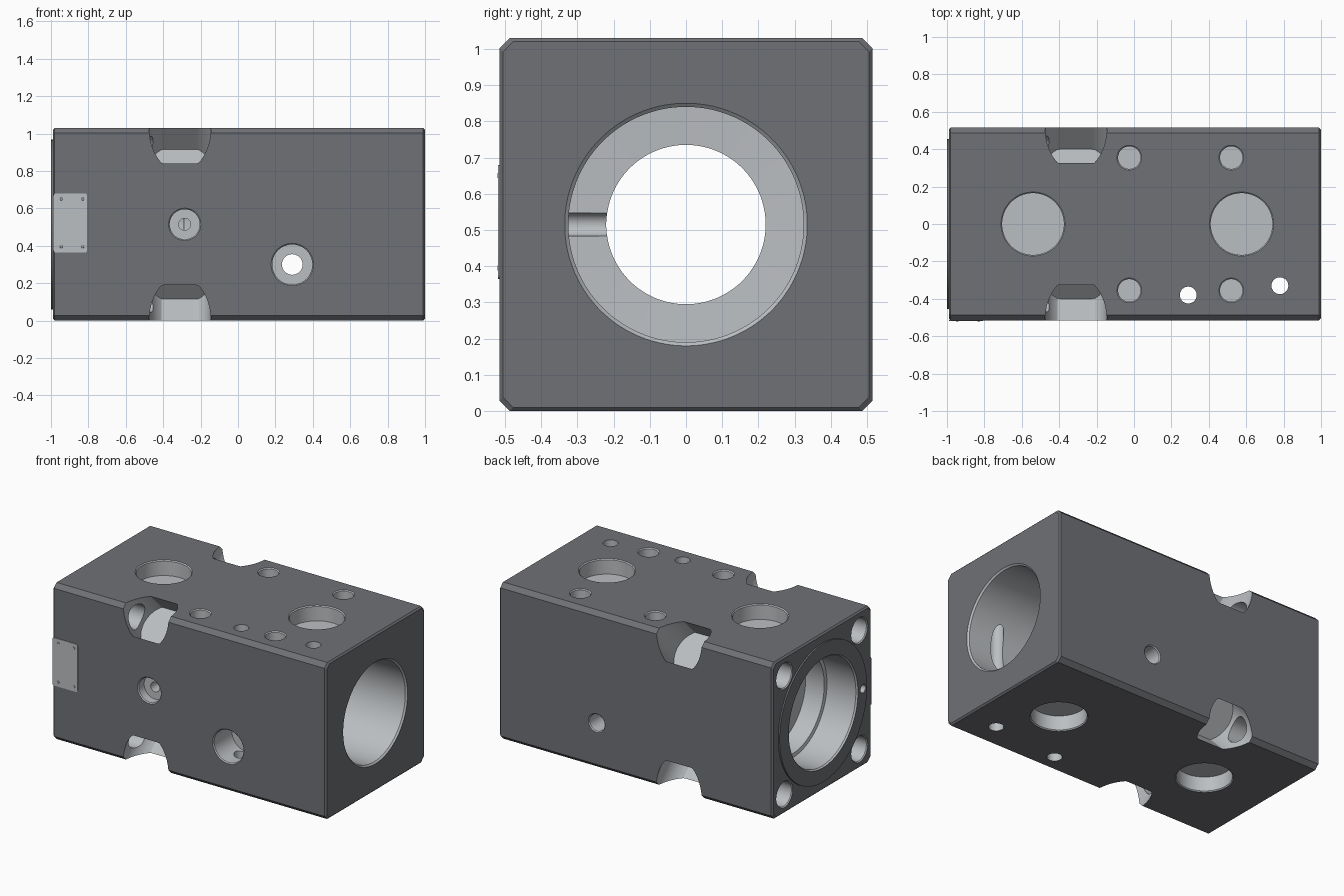
import bpy, bmesh, math
from mathutils import Vector, Matrix

if "Cube" in bpy.data.objects:
    bpy.data.objects.remove(bpy.data.objects["Cube"])

H = 0.515          # half height / half depth of the block
SEG = 64


def material(name, color):
    m = bpy.data.materials.new(name)
    m.diffuse_color = color
    m.use_nodes = True
    m.node_tree.nodes["Principled BSDF"].inputs["Base Color"].default_value = m.diffuse_color
    return m


PAINT = material("dark_paint", (0.16, 0.165, 0.18, 1))
STEEL = material("machined_steel", (0.5, 0.52, 0.54, 1))


def make_object(name, bm, mat):
    bmesh.ops.recalc_face_normals(bm, faces=bm.faces)
    me = bpy.data.meshes.new(name)
    bm.to_mesh(me)
    bm.free()
    me.materials.append(mat)
    ob = bpy.data.objects.new(name, me)
    bpy.context.collection.objects.link(ob)
    return ob


def loft(name, rings, mat):
    """Closed solid through a list of equal-length point rings."""
    bm = bmesh.new()
    rows = [[bm.verts.new(p) for p in ring] for ring in rings]
    n = len(rows[0])
    for a, b in zip(rows, rows[1:]):
        for i in range(n):
            j = (i + 1) % n
            bm.faces.new((a[i], a[j], b[j], b[i]))
    bm.faces.new(rows[0])
    bm.faces.new(rows[-1])
    return make_object(name, bm, mat)


def lathe(name, start, direction, profile, mat=STEEL, flat=None, seg=SEG):
    """Revolve (distance, radius) pairs about an axis; flat clamps two sides."""
    z = Vector(direction).normalized()
    x = Vector((0, 1, 0)) if abs(z.x) > 0.9 else Vector((1, 0, 0))
    y = z.cross(x)
    rings = []
    for t, r in profile:
        ring = []
        for i in range(seg):
            a = 2 * math.pi * (i + 0.5) / seg
            u, v = r * math.cos(a), r * math.sin(a)
            if flat:
                v = max(-flat, min(flat, v))
            ring.append(Vector(start) + z * t + x * u + y * v)
        rings.append(ring)
    return loft(name, rings, mat)


def boolean(target, tool, op='DIFFERENCE'):
    tool.hide_render = True
    mod = target.modifiers.new("cut", 'BOOLEAN')
    mod.operation, mod.object, mod.solver = op, tool, 'EXACT'
    mod.material_mode = 'TRANSFER'
    bpy.context.view_layer.objects.active = target
    bpy.ops.object.modifier_apply(modifier=mod.name)
    bpy.data.objects.remove(tool)


def hole(start, direction, r, depth, c=0.006, inner=()):
    """Drill a chamfered hole into the block, with optional narrower steps."""
    prof = [(-c, r + 2 * c), (c, r), (depth, r), *inner]
    boolean(block, lathe("cutter", start, direction, prof))


# Block: chamfered square section with small end chamfers
def section(x, s, c=0.028):
    k = s - c
    pts = [(s, -k), (s, k), (k, s), (-k, s), (-s, k), (-s, -k), (-k, -s), (k, -s)]
    return [(x, y, z + H) for y, z in pts]


block = loft("valve_block", [section(-0.99, H - 0.01), section(-0.98, H),
                             section(0.99, H), section(1.0, H - 0.01)], PAINT)

# Raised round face on the left end
boolean(block, lathe("boss", (-1.0, 0, H), (1, 0, 0),
                     [(0, 0.455), (0.05, 0.455)], PAINT), 'UNION')

# Main stepped bore along x
boolean(block, lathe("bore", (0, 0, H), (1, 0, 0), [
    (-1.01, 0.367), (-0.99, 0.352), (-0.78, 0.352), (-0.775, 0.33),
    (-0.64, 0.33), (-0.635, 0.225), (-0.29, 0.22), (-0.285, 0.325),
    (0.99, 0.325), (1.01, 0.345)], seg=96))

# Corner access pockets with end bolt holes running into them
for sy in (-1, 1):
    for sz in (-1, 1):
        boolean(block, lathe("pocket", (-0.31, sy * H, H + sz * H), (0, -sy, -sz),
                             [(-0.02, 0.165), (0.297, 0.165)], flat=0.134))
        hole((-0.99, sy * 0.39, H + sz * 0.39), (1, 0, 0), 0.08, 0.57)

# Dowel hole in the left end
hole((-1.0, -0.415, H), (1, 0, 0), 0.026, 0.08, 0.003)

# Large blind recesses on top and bottom
for x in (-0.54, 0.575):
    for z, d in ((2 * H, -1), (0, 1)):
        hole((x, 0, z), (0, 0, d), 0.165, 0.1)

# Small blind holes on top
for x in (-0.025, 0.52):
    for y in (-0.355, 0.355):
        hole((x, y, 2 * H), (0, 0, -1), 0.06, 0.15)

# Vertical through holes
for x, y in ((0.29, -0.38), (0.78, -0.33)):
    boolean(block, lathe("through", (x, y, -0.05), (0, 0, 1),
                         [(0, 0.045), (1.15, 0.045)]))

# Front port, its cross hole, and the matching back port
hole((0.29, -H, 0.3), (0, 1, 0), 0.107, 0.19, inner=[(0.19, 0.055), (0.5, 0.055)])
hole((0.29, H, 0.3), (0, -1, 0), 0.055, 0.4)

# Front gauge port with a narrow hole into the bore
hole((-0.285, -H, H), (0, 1, 0), 0.08, 0.06, inner=[(0.06, 0.032), (0.32, 0.032)])

# Data plate with rivets on the front
bm = bmesh.new()
bmesh.ops.create_cube(bm, size=1, matrix=Matrix.Translation((-0.897, -H - 0.001, 0.522))
                      @ Matrix.Diagonal((0.182, 0.006, 0.315, 1)))
edges = [e for e in bm.edges if abs((e.verts[0].co - e.verts[1].co).y) > 0.004]
bmesh.ops.bevel(bm, geom=edges, offset=0.012, segments=4, profile=0.5, affect='EDGES')
plate = make_object("data_plate", bm, STEEL)
rivets = [lathe("plate_rivet", (x, -H - 0.006, z), (0, 1, 0),
                [(0, 0.006), (0.002, 0.008), (0.006, 0.008)], seg=16)
          for x in (-0.945, -0.83) for z in (0.395, 0.65)]

# Smooth the round surfaces, keep the edges sharp
bpy.ops.object.select_all(action='DESELECT')
for ob in [block, plate, *rivets]:
    ob.select_set(True)
bpy.context.view_layer.objects.active = block
bpy.ops.object.shade_smooth_by_angle(angle=math.radians(25))
